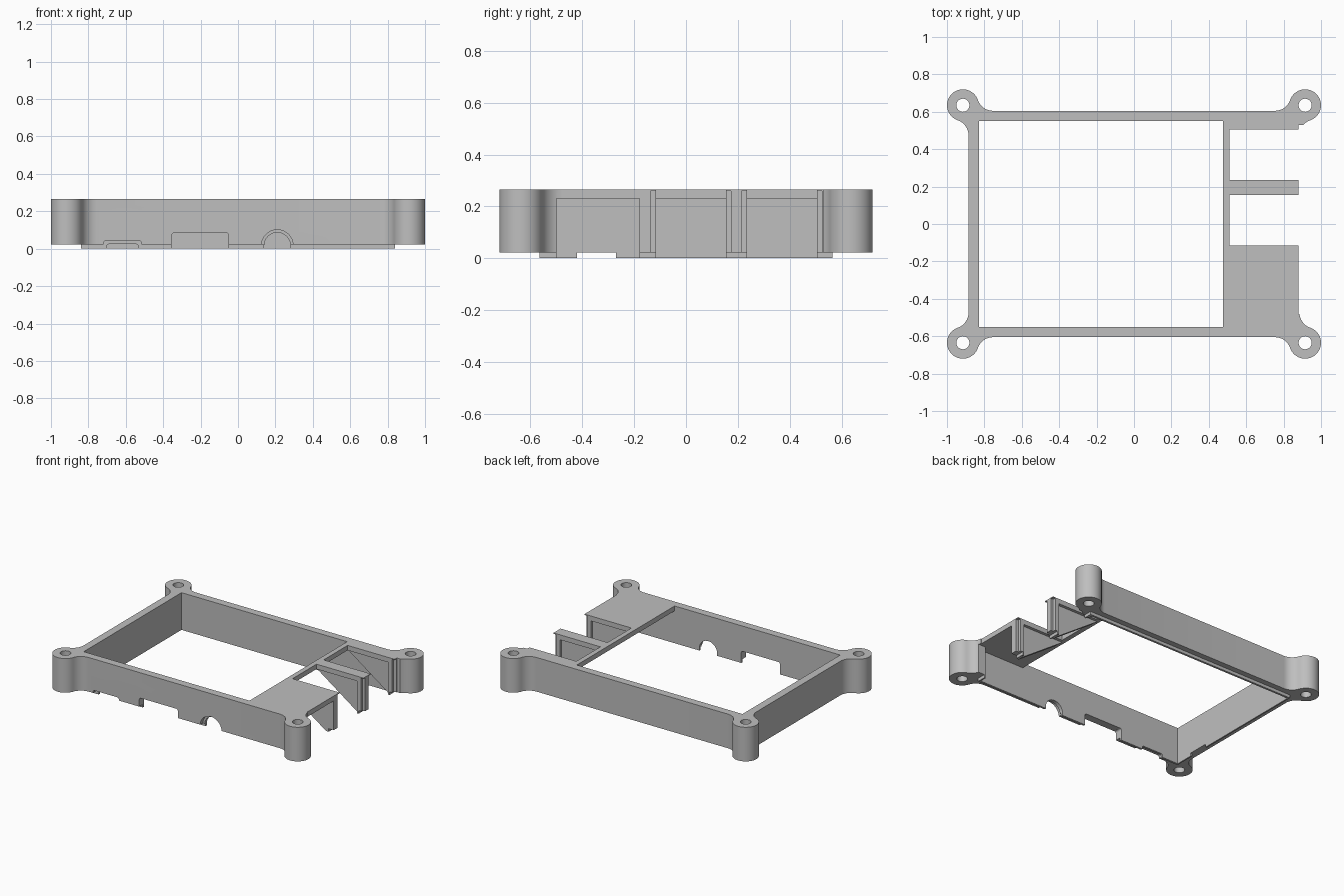
import bpy, bmesh, math
from math import sin, cos, pi

cube = bpy.data.objects.get("Cube")
if cube:
    bpy.data.objects.remove(cube)

grey = bpy.data.materials.new("plain grey")
grey.use_nodes = True
COLOUR = (0.52, 0.52, 0.52, 1)
grey.diffuse_color = COLOUR
grey.node_tree.nodes["Principled BSDF"].inputs["Base Color"].default_value = COLOUR

TOP, RIM, PLATE = 0.265, 0.022, 0.23      # top, wall bottom, underside of top plate
BX, BY, BR = 0.915, 0.635, 0.085          # screw boss centre and radius
IX, IY = 0.83, 0.55                       # inner wall faces


def prism(name, points, lo, hi, axis="z"):
    """Extrude a closed outline along z (xy outline) or y (xz outline)."""
    bm = bmesh.new()
    place = (lambda p, t: (p[0], p[1], t)) if axis == "z" else (lambda p, t: (p[0], t, p[1]))
    face = bm.faces.new([bm.verts.new(place(p, lo)) for p in points])
    ext = bmesh.ops.extrude_face_region(bm, geom=[face])
    step = (0, 0, hi - lo) if axis == "z" else (0, hi - lo, 0)
    bmesh.ops.translate(bm, vec=step, verts=[g for g in ext["geom"] if isinstance(g, bmesh.types.BMVert)])
    # Close the starting end if the extrusion consumed it
    rim = [e for e in bm.edges if e.is_boundary]
    if rim:
        bmesh.ops.contextual_create(bm, geom=rim)
    bmesh.ops.recalc_face_normals(bm, faces=bm.faces)
    mesh = bpy.data.meshes.new(name)
    bm.to_mesh(mesh)
    bm.free()
    mesh.materials.append(grey)
    obj = bpy.data.objects.new(name, mesh)
    bpy.context.collection.objects.link(obj)
    return obj


def box(name, x0, x1, y0, y1, z0, z1):
    return prism(name, [(x0, y0), (x1, y0), (x1, y1), (x0, y1)], z0, z1)


def arc(cx, cy, r, a0, a1, n):
    return [(cx + r * cos(a0 + (a1 - a0) * i / n), cy + r * sin(a0 + (a1 - a0) * i / n))
            for i in range(n + 1)]


def slot(x0, x1, height, r):
    """Outline of a port cutout with rounded upper corners."""
    return ([(x0, -0.1), (x1, -0.1)] + arc(x1 - r, height - r, r, 0, pi / 2, 5)
            + arc(x0 + r, height - r, r, pi / 2, pi, 5))


def cut(target, cutters):
    for cutter in cutters:
        mod = target.modifiers.new("cut", "BOOLEAN")
        mod.operation, mod.solver, mod.object = "DIFFERENCE", "EXACT", cutter
        cutter.hide_render = True
        bpy.context.view_layer.objects.active = target
        bpy.ops.object.modifier_apply(modifier=mod.name)


def corner():
    """One corner of the outline: concave fillet, round boss, concave fillet."""
    gap = 0.055                               # fillet centre beyond boss centre
    reach = math.sqrt((2 * BR) ** 2 - gap ** 2)
    start = math.atan2(-reach, gap)
    end = math.atan2(gap, -reach)
    side_fillet = arc(BX + gap, BY - reach, BR, pi, start + pi, 8)
    boss = arc(BX, BY, BR, start, end, 32)
    end_fillet = arc(BX - reach, BY + gap, BR, end - pi, -pi / 2, 8)
    return side_fillet + boss[1:-1] + end_fillet


quarter = corner()
outline = []
for sx, sy in ((1, 1), (-1, 1), (-1, -1), (1, -1)):
    part = [(sx * x, sy * y) for x, y in quarter]
    outline += part if sx * sy > 0 else part[::-1]

frame = prism("frame", outline, RIM, TOP)
lip = box("locating_lip", -0.84, 0.84, -0.565, 0.565, 0, RIM)

# Main opening, cavity under the top plate, and ports in the right wall
shared = [
    box("cut_opening", -IX, 0.475, -IY, IY, -1, 1),
    box("cut_cavity", 0.3, IX, -IY, IY, -1, PLATE),
    box("cut_network_port", 0.78, 1.1, -0.5, -0.18, -1, PLATE),
]
for y0, y1 in ((-0.115, 0.155), (0.235, 0.505)):
    shared.append(box("cut_tall_port", 0.51, 1.1, y0, y1, -1, 1))
    shared.append(box("cut_port_flange", 0.86, 1.1, y0 - 0.021, y1 + 0.019, -1, 0.259))

# Front wall ports, each wider outside and tighter through the lip
for x0, x1, h, inset in ((-0.72, -0.515, 0.042, 0.018), (-0.355, -0.05, 0.085, 0)):
    shared.append(prism("cut_port_outer", slot(x0, x1, h, 0.015), -0.8, -0.565, "y"))
    shared.append(prism("cut_port_inner", slot(x0 + inset, x1 - inset, h - inset, 0.012),
                        -0.58, -0.5, "y"))
for r, y0, y1 in ((0.085, -0.8, -0.575), (0.07, -0.6, -0.5)):
    arch = arc(0.21, 0.016, r, 0, pi, 20) + [(0.21 - r, -0.1), (0.21 + r, -0.1)]
    shared.append(prism("cut_jack", arch, y0, y1, "y"))

# Card slot through the left lip
card = box("cut_card_slot", -1, -0.8, -0.42, -0.27, -1, RIM + 0.001)
trim = box("cut_right_face", 0.88, 0.95, -0.48, 0.53, -1, 1)
holes = [prism("cut_screw_hole", arc(sx * BX, sy * BY, 0.035, 0, 2 * pi * 23 / 24, 23), -1, 1)
         for sx in (-1, 1) for sy in (-1, 1)]

cut(frame, shared + [trim] + holes)
cut(lip, shared + [card])
for cutter in shared + [card, trim] + holes:
    bpy.data.objects.remove(cutter)

# Triangular webs bracing the posts between the ports
webs = []
for name, y0, y1 in (("front_web", -0.18, -0.136), ("middle_web", 0.174, 0.214),
                     ("back_web", 0.524, IY)):
    webs.append(prism(name, [(0.49, PLATE), (0.84, PLATE), (0.84, 0), (0.82, 0)], y0, y1, "y"))

# Smooth the round bosses and keep the edges sharp
for obj in [frame, lip] + webs:
    bpy.ops.object.select_all(action="DESELECT")
    obj.select_set(True)
    bpy.context.view_layer.objects.active = obj
    bpy.ops.object.shade_smooth_by_angle(angle=math.radians(30))
